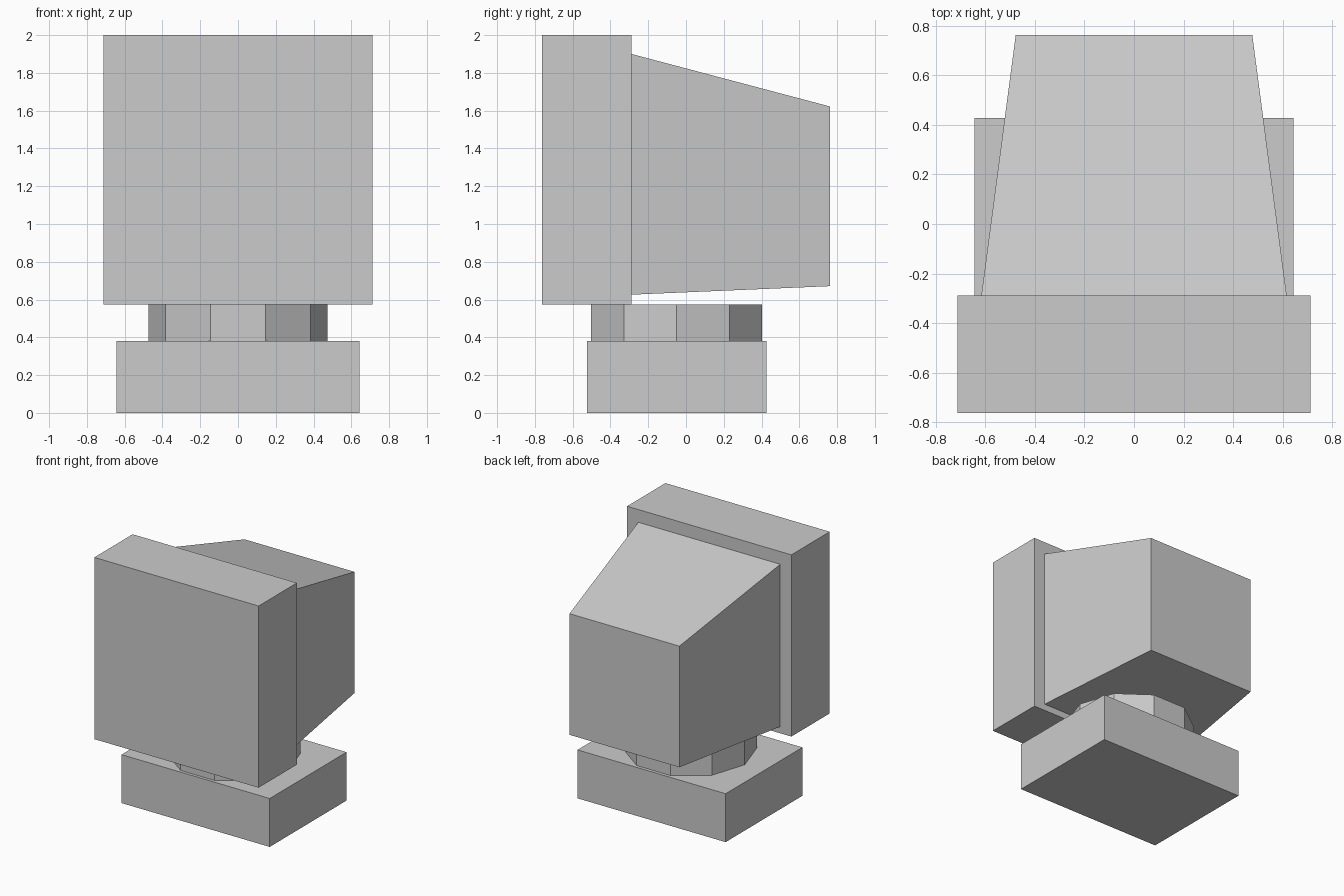
import bpy
import bmesh

cube = bpy.data.objects.get("Cube")
if cube:
    bpy.data.objects.remove(cube, do_unlink=True)


def finish(name, bm):
    bmesh.ops.recalc_face_normals(bm, faces=bm.faces)
    mesh = bpy.data.meshes.new(name)
    bm.to_mesh(mesh)
    bm.free()
    obj = bpy.data.objects.new(name, mesh)
    bpy.context.collection.objects.link(obj)
    return obj


def tapered_box(name, front, back):
    """Box lofted between two upright rectangles: (y, half width, bottom, top)."""
    bm = bmesh.new()
    bmesh.ops.create_cube(bm, size=2)
    for v in bm.verts:
        y, half, bottom, top = front if v.co.y < 0 else back
        v.co = (half * v.co.x, y, top if v.co.z > 0 else bottom)
    return finish(name, bm)


def box(name, half, y0, y1, z0, z1):
    return tapered_box(name, (y0, half, z0, z1), (y1, half, z0, z1))


# Pedestal base
box("base", 0.643, -0.525, 0.427, 0, 0.38)

# Ten-sided swivel neck, with corners on the x axis
NECK_BOTTOM, NECK_TOP = 0.38, 0.574
bm = bmesh.new()
bmesh.ops.create_cone(bm, cap_ends=True, segments=10, radius1=0.475,
                      radius2=0.475, depth=NECK_TOP - NECK_BOTTOM)
# Align a corner with +x whatever the starting angle of the primitive
corner = max(bm.verts, key=lambda v: v.co.x)
if abs(corner.co.y) > 0.01:
    for v in bm.verts:
        v.co.x, v.co.y = v.co.y, -v.co.x
bmesh.ops.translate(bm, verts=bm.verts,
                    vec=(0, -0.05, (NECK_BOTTOM + NECK_TOP) / 2))
finish("swivel_neck", bm)

# Screen front block
box("screen_block", 0.713, -0.763, -0.288, 0.574, 2)

# Rear housing, narrowing towards the back
tapered_box("rear_housing", (-0.288, 0.616, 0.626, 1.90),
            (0.763, 0.477, 0.671, 1.622))
